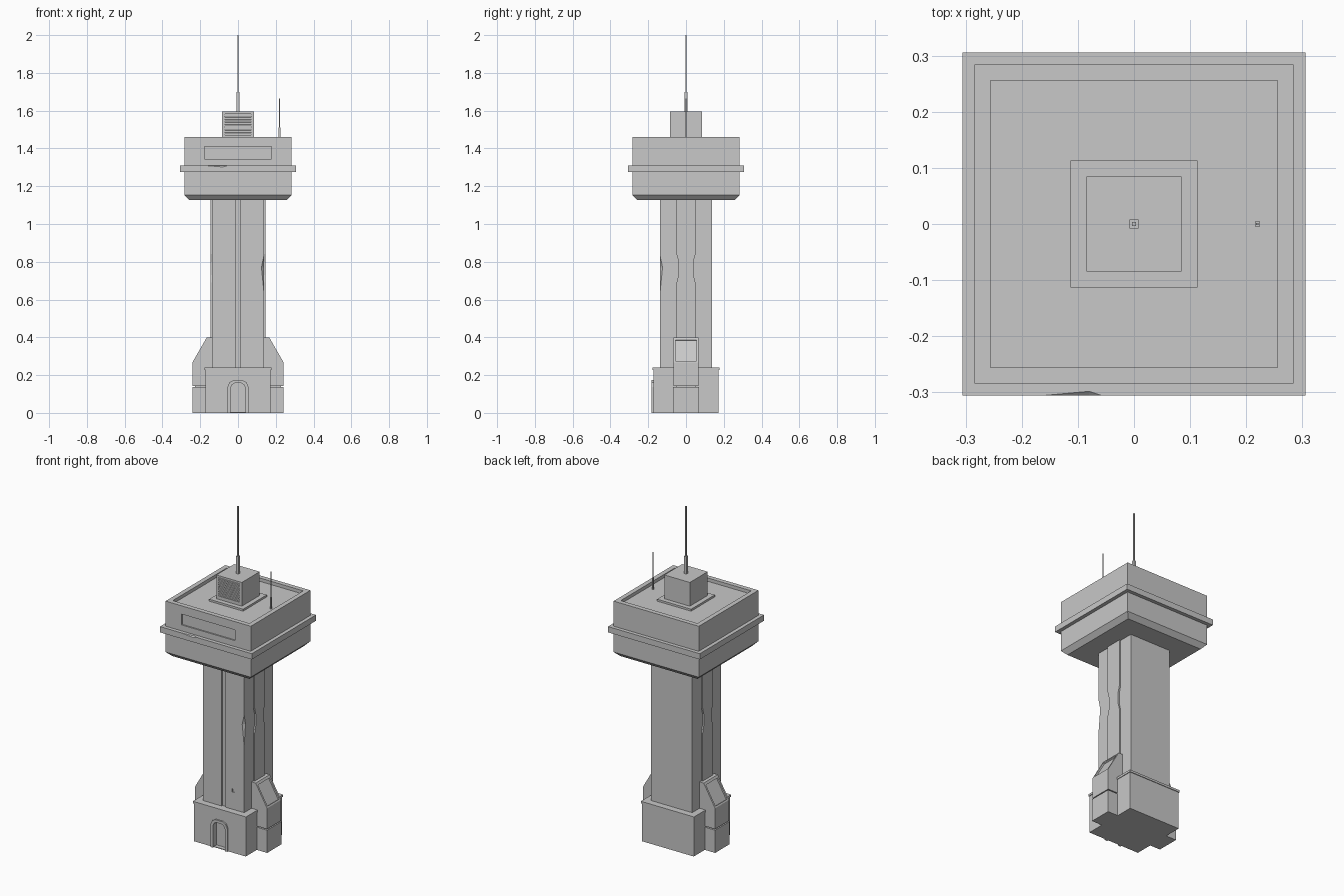
import bpy, bmesh
from mathutils import Vector

if "Cube" in bpy.data.objects:
    bpy.data.objects.remove(bpy.data.objects["Cube"], do_unlink=True)

concrete = bpy.data.materials.new("concrete_grey")
concrete.use_nodes = True
GREY = (0.58, 0.58, 0.58, 1)
concrete.diffuse_color = GREY
concrete.node_tree.nodes["Principled BSDF"].inputs["Base Color"].default_value = GREY


def finish(name, bm):
    bmesh.ops.recalc_face_normals(bm, faces=bm.faces)
    mesh = bpy.data.meshes.new(name)
    bm.to_mesh(mesh)
    bm.free()
    mesh.materials.append(concrete)
    obj = bpy.data.objects.new(name, mesh)
    bpy.context.collection.objects.link(obj)
    return obj


def prism(name, pts, axis, a, b):
    """Extrude a 2D outline along an axis from a to b."""
    place = {"x": lambda p, t: (t, p[0], p[1]),
             "y": lambda p, t: (p[0], t, p[1]),
             "z": lambda p, t: (p[0], p[1], t)}[axis]
    bm = bmesh.new()
    face = bm.faces.new([bm.verts.new(place(p, a)) for p in pts])
    ext = bmesh.ops.extrude_face_region(bm, geom=[face])
    shift = Vector(place((0, 0), b - a))
    bmesh.ops.translate(bm, vec=shift,
                        verts=[v for v in ext["geom"] if isinstance(v, bmesh.types.BMVert)])
    return finish(name, bm)


def box(name, x0, x1, y0, y1, z0, z1):
    return prism(name, [(x0, y0), (x1, y0), (x1, y1), (x0, y1)], "z", z0, z1)


def block(name, r, z0, z1, x=0):
    return box(name, x - r, x + r, -r, r, z0, z1)


def hull(name, pts):
    bm = bmesh.new()
    bmesh.ops.convex_hull(bm, input=[bm.verts.new(p) for p in pts])
    return finish(name, bm)


def cut(obj, *cutters):
    """Subtract the cutters for good and remove them."""
    for c in cutters:
        mod = obj.modifiers.new("cut", "BOOLEAN")
        mod.object, mod.operation, mod.solver = c, "DIFFERENCE", "EXACT"
    bpy.context.view_layer.update()
    graph = bpy.context.evaluated_depsgraph_get()
    mesh = bpy.data.meshes.new_from_object(obj.evaluated_get(graph))
    obj.modifiers.clear()
    obj.data = mesh
    for c in cutters:
        bpy.data.objects.remove(c, do_unlink=True)


def doorway(r, top, z0=0.0):
    """Door outline in x and z with clipped top corners."""
    right = [(r, z0), (r, top - r * 0.65), (r * 0.8, top - r * 0.2), (r * 0.45, top)]
    return right + [(-x, z) for x, z in reversed(right)]


# Base with a recessed doorway and a coping
base = block("base", 0.173, 0, 0.23)
cut(base, prism("door_cutter", doorway(0.04, 0.157, 0.004), "y", -0.3, -0.148))
block("base_coping", 0.177, 0.228, 0.241)
frame = prism("door_frame", doorway(0.056, 0.173), "y", -0.182, -0.17)
cut(frame, prism("frame_cutter", doorway(0.04, 0.157, -0.1), "y", -0.3, 0))

# Shaft with a front groove, a small wall socket and a chipped corner
shaft = block("shaft", 0.137, 0.2, 1.14)
cut(shaft,
    box("groove_cutter", -0.013, 0.013, -0.2, -0.129, 0.1, 1.2),
    box("socket_cutter", 0.057, 0.074, -0.2, -0.131, 0.345, 0.364),
    hull("chip_cutter", [(0.138, -0.138, 0.84), (0.138, -0.138, 0.62), (0.122, -0.139, 0.77),
                         (0.139, -0.122, 0.77), (0.16, -0.16, 0.75)]))

# Side strips and buttresses, mirrored left and right
half = [(0.05, 0.3), (0.05, 0.69), (0.039, 0.73), (0.039, 0.8), (0.05, 0.84), (0.05, 1.14)]
strip = half + [(-y, z) for y, z in reversed(half)]
foot, crest = Vector((0.241, 0.268)), Vector((0.165, 0.4))
slope = crest - foot
out = Vector((slope.y, -slope.x)).normalized()
for s, side in ((1, "left"), (-1, "right")):
    prism(side + "_strip", strip, "x", s * 0.13, s * 0.146)
    lo, hi = sorted((s * 0.13, s * 0.242))
    box(side + "_buttress_foot", lo, hi, -0.068, 0.068, 0, 0.137)
    lo, hi = sorted((s * 0.13, s * 0.228))
    box(side + "_buttress_joint", lo, hi, -0.054, 0.054, 0.136, 0.144)
    outline = [(0.13, 0.143), (0.241, 0.143), tuple(foot), tuple(crest), (0.13, 0.4)]
    upper = prism(side + "_buttress", [(s * x, z) for x, z in outline], "y", -0.067, 0.067)
    a, b = foot + slope * 0.06, foot + slope * 0.9
    pane = [a - out * 0.009, b - out * 0.009, b + out * 0.05, a + out * 0.05]
    cut(upper, prism("pane_cutter", [(s * p.x, p.y) for p in pane], "y", -0.056, 0.056))

# Head with chamfered underside, sunken roof and front panel
R = 0.284
hull("head_underside", [(sx * r, sy * r, z) for r, z in ((0.258, 1.126), (R, 1.153))
                        for sx in (-1, 1) for sy in (-1, 1)])
head = block("head", R, 1.153, 1.46)
cut(head,
    block("roof_cutter", 0.256, 1.44, 1.6),
    box("panel_cutter", -0.178, 0.178, -0.4, -0.276, 1.345, 1.41))
ring = block("head_band", 0.306, 1.274, 1.309)
cut(ring, hull("band_chip_cutter", [(-0.19, -0.306, 1.311), (-0.08, -0.296, 1.311),
                                    (-0.05, -0.306, 1.311), (-0.08, -0.307, 1.301),
                                    (-0.19, -0.32, 1.311), (-0.05, -0.32, 1.311)]))

# Roof housing with front louvres
block("housing_plinth", 0.113, 1.435, 1.452)
housing = block("roof_housing", 0.085, 1.445, 1.595)
cut(housing, box("vent_cutter", -0.07, 0.07, -0.2, -0.077, 1.472, 1.583))
SLATS = 8
for i in range(SLATS):
    z = 1.474 + i * 0.0138
    prism("louvre", [(-0.084, z), (-0.084, z + 0.008), (-0.075, z + 0.011), (-0.075, z)],
          "x", -0.07, 0.07)

# Antennas
block("main_antenna_socket", 0.008, 1.59, 1.7)
block("main_antenna_rod", 0.0035, 1.69, 2.0)
block("small_antenna_socket", 0.0045, 1.435, 1.51, 0.22)
block("small_antenna_rod", 0.0022, 1.5, 1.665, 0.22)
